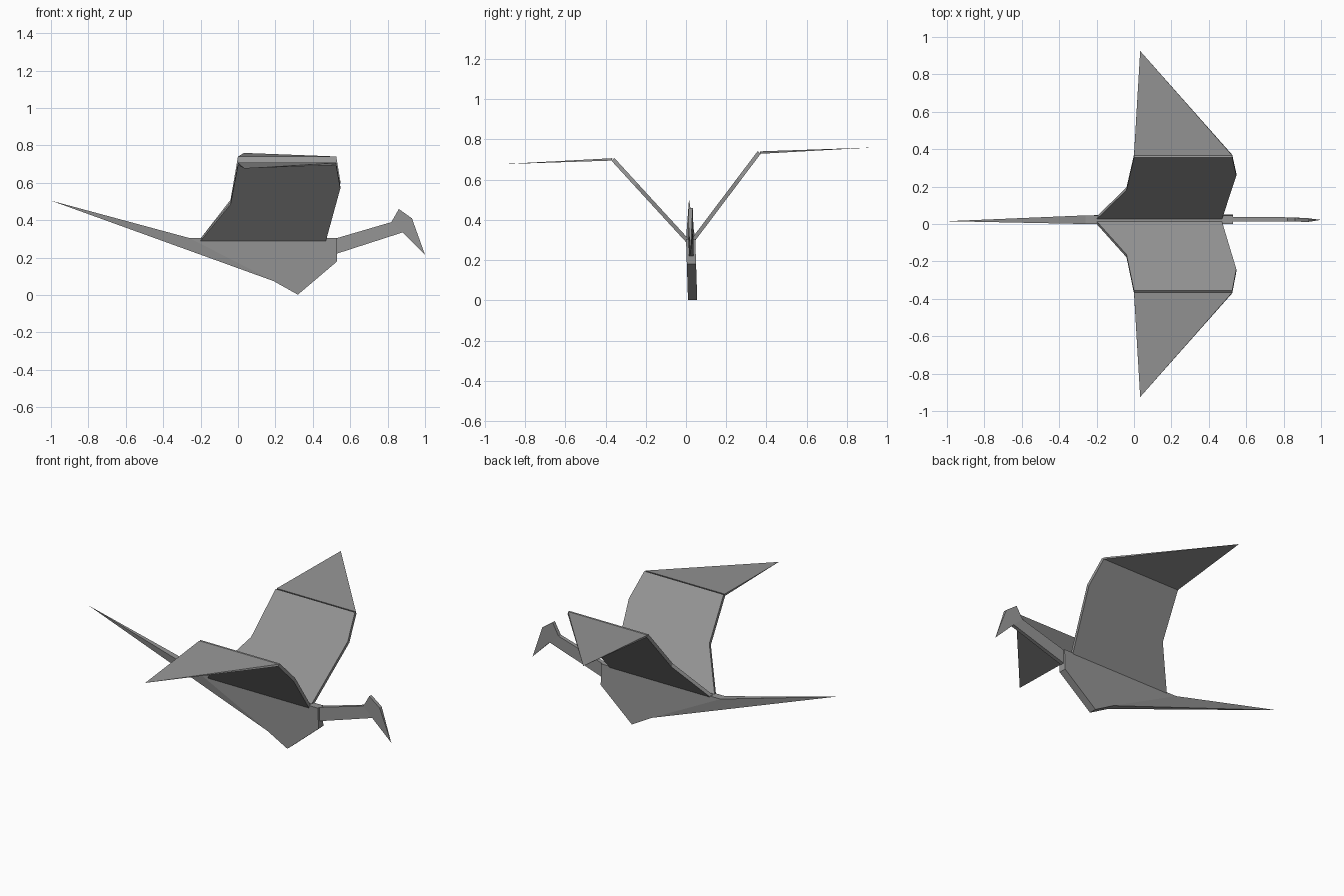
import bpy, bmesh

cube = bpy.data.objects.get("Cube")
if cube:
    bpy.data.objects.remove(cube, do_unlink=True)

# Single paper colour
paper = bpy.data.materials.new("paper_grey")
paper.use_nodes = True
GREY = (0.3, 0.3, 0.3, 1.0)
paper.diffuse_color = GREY
bsdf = next(n for n in paper.node_tree.nodes if n.type == 'BSDF_PRINCIPLED')
bsdf.inputs["Base Color"].default_value = GREY
bsdf.inputs["Roughness"].default_value = 0.8


def slab(name, side_a, side_b):
    """Closed flat-shaded plate between two matching outlines; equal points merge."""
    bm = bmesh.new()
    a = [bm.verts.new(p) for p in side_a]
    b = [bm.verts.new(p) for p in side_b]
    bm.faces.new(a)
    bm.faces.new(b[::-1])
    n = len(a)
    for i in range(n):
        j = (i + 1) % n
        bm.faces.new((a[j], a[i], b[i], b[j]))
    bmesh.ops.remove_doubles(bm, verts=bm.verts, dist=1e-4)
    bmesh.ops.recalc_face_normals(bm, faces=bm.faces)
    mesh = bpy.data.meshes.new(name)
    bm.to_mesh(mesh)
    bm.free()
    mesh.materials.append(paper)
    obj = bpy.data.objects.new(name, mesh)
    bpy.context.collection.objects.link(obj)
    return obj


def upright(name, outline):
    """Upright plate from (x, z, y_front, y_back) points."""
    return slab(name, [(x, yf, z) for x, z, yf, yb in outline],
                [(x, yb, z) for x, z, yf, yb in outline])


def lean(x, z):
    """Body thickness, leaning slightly with height."""
    y = 0.01 * (1 - z / 0.305)
    return (x, z, y, y + 0.046)


# Body and pointed tail
upright("body", [lean(-0.26, 0.305), lean(0.53, 0.305), lean(0.53, 0.18),
                 lean(0.32, 0.002), lean(0.19, 0.075)])
upright("tail", [(-1.0, 0.505, 0.015, 0.015), lean(-0.26, 0.305), lean(0.19, 0.075)])

# Neck, then the bent head with its beak
upright("neck", [(0.53, 0.305, 0.014, 0.038), (0.82, 0.39, 0.014, 0.036),
                 (0.88, 0.335, 0.013, 0.034), (0.53, 0.222, 0.014, 0.038)])
upright("head", [(0.82, 0.39, 0.014, 0.036), (0.86, 0.46, 0.013, 0.034),
                 (0.93, 0.41, 0.011, 0.031), (1.0, 0.215, 0.022, 0.022),
                 (0.88, 0.335, 0.013, 0.034)])


def wing(name, side, root_y, fold_z, tip_z, rear_t, front_t):
    """Raised inner panel and tapering outer panel; side is +1 or -1 along y."""
    fold_y = side * 0.356

    # Inner panel: (x, fraction from root to fold)
    plan = [(-0.2, 0), (-0.04, rear_t), (0.0, 1), (0.525, 1), (0.547, front_t), (0.47, 0)]
    upper = [(x, root_y + (fold_y - root_y) * t, 0.303 + (fold_z - 0.303) * t)
             for x, t in plan]
    lower = [(x, y + side * 0.015, z - 0.013) for x, y, z in upper]
    slab(name + "_inner", upper, lower)

    # Outer panel, thinning to a point
    y = side * 0.370
    tip = (0.033, side * 0.925, tip_z)
    slab(name + "_tip",
         [(0.0, y - side * 0.004, fold_z - 0.001), (0.525, y - side * 0.004, fold_z - 0.001), tip],
         [(0.0, y, fold_z - 0.013), (0.525, y, fold_z - 0.013), tip])


wing("back_wing", 1, 0.025, 0.742, 0.76, 0.47, 0.70)
wing("front_wing", -1, 0.015, 0.708, 0.677, 0.48, 0.69)
